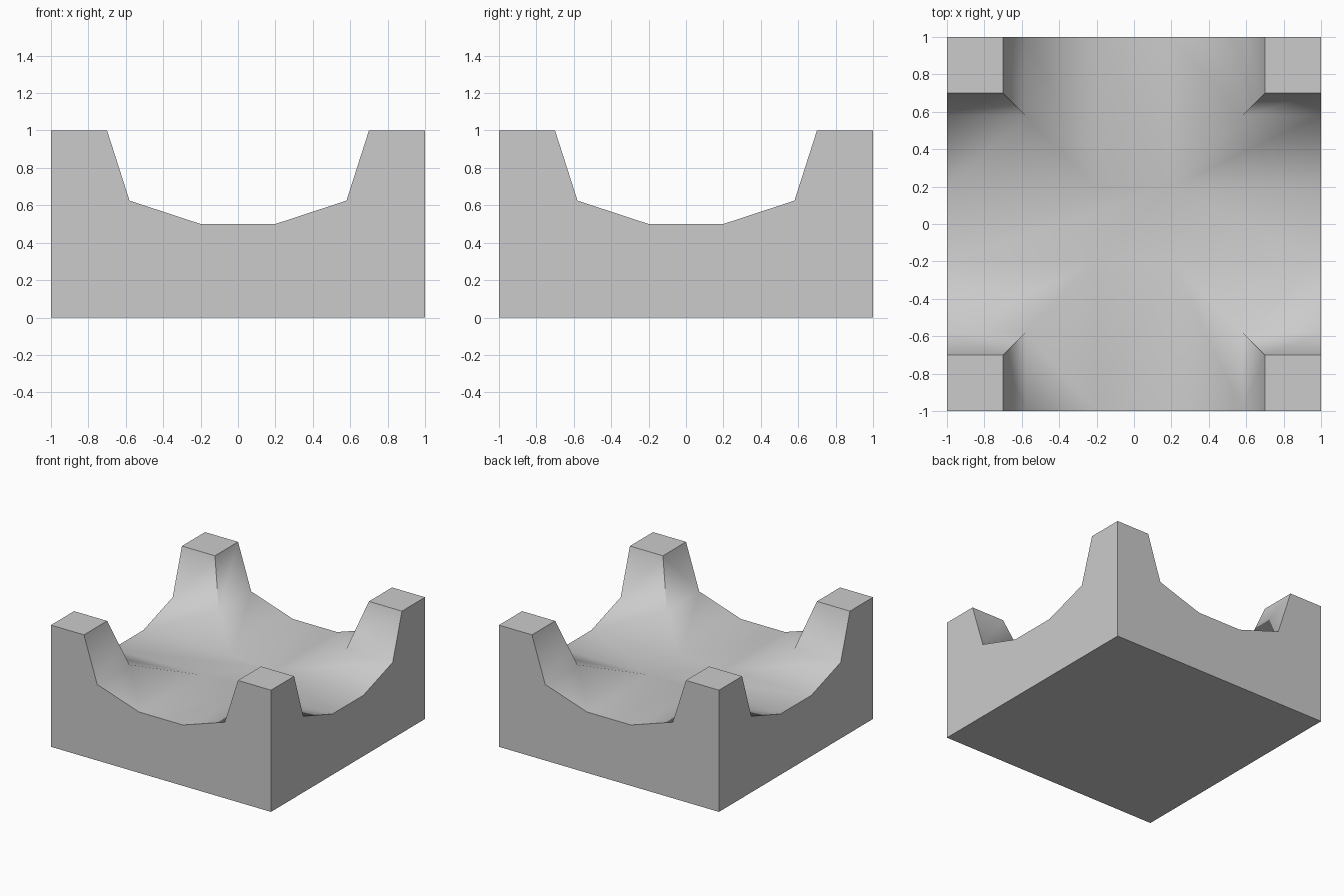
import bpy, bmesh, math

if "Cube" in bpy.data.objects:
    bpy.data.objects.remove(bpy.data.objects["Cube"])

# Groove profile: offset from the centre line -> height
half = [(0.2, 0.5), (0.58, 0.625), (0.7, 1.0), (1.0, 1.0)]
profile = [(-d, h) for d, h in reversed(half)] + half
n = len(profile)

# Crossed grooves: each point takes the lower of the two groove heights
bm = bmesh.new()
grid = [[bm.verts.new((x, y, min(hx, hy))) for y, hy in profile] for x, hx in profile]
for i in range(n - 1):
    for j in range(n - 1):
        a, b = grid[i][j], grid[i + 1][j]
        c, d = grid[i + 1][j + 1], grid[i][j + 1]
        if i == j:                      # cells on the diagonal ridges are split
            bm.faces.new((a, b, c))
            bm.faces.new((a, c, d))
        elif i + j == n - 2:
            bm.faces.new((a, b, d))
            bm.faces.new((b, c, d))
        else:
            bm.faces.new((a, b, c, d))

# Side walls and base
rim = [e for e in bm.edges if e.is_boundary]
walls = bmesh.ops.extrude_edge_only(bm, edges=rim)["geom"]
for v in walls:
    if isinstance(v, bmesh.types.BMVert):
        v.co.z = 0
bmesh.ops.holes_fill(bm, edges=[e for e in bm.edges if e.is_boundary], sides=0)
bmesh.ops.recalc_face_normals(bm, faces=bm.faces)

# Merge coplanar faces
bmesh.ops.dissolve_limit(bm, angle_limit=math.radians(1), verts=bm.verts, edges=bm.edges)

mesh = bpy.data.meshes.new("grooved_block")
bm.to_mesh(mesh)
bm.free()
block = bpy.data.objects.new("grooved_block", mesh)
bpy.context.collection.objects.link(block)

# Smooth the groove bends, keep the rims sharp
bpy.context.view_layer.objects.active = block
block.select_set(True)
bpy.ops.object.shade_smooth_by_angle(angle=math.radians(60))
